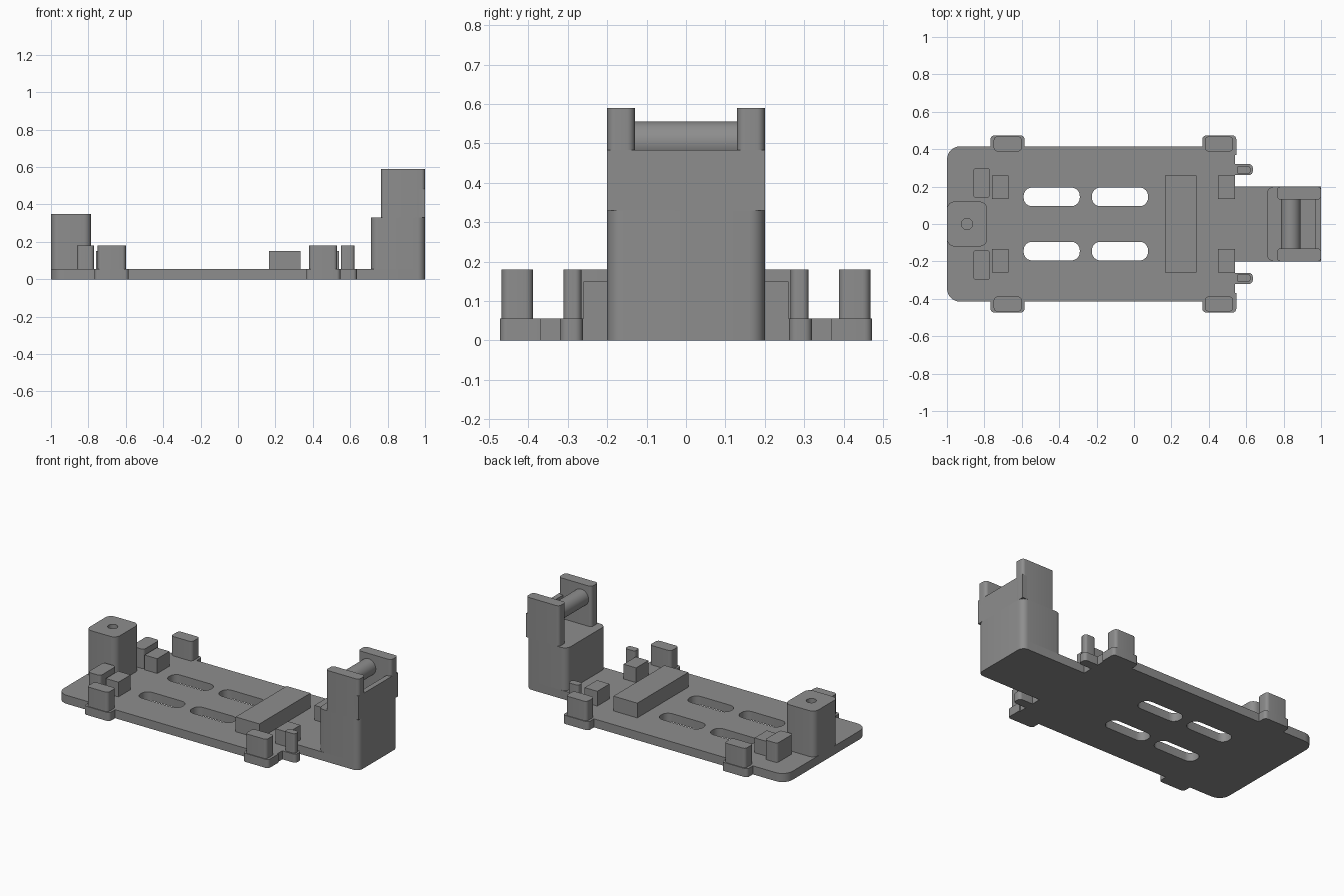
import bpy, bmesh, math
from mathutils import Vector

if "Cube" in bpy.data.objects:
    bpy.data.objects.remove(bpy.data.objects["Cube"])

gray = bpy.data.materials.new("plain gray")
gray.diffuse_color = (0.27, 0.27, 0.27, 1)
gray.use_nodes = True
gray.node_tree.nodes["Principled BSDF"].inputs["Base Color"].default_value = gray.diffuse_color


def rounded(corners, seg=6):
    """Outline from (x, y, radius) right-angled corners."""
    pts = []
    for i, (x, y, r) in enumerate(corners):
        p = Vector((x, y))
        if r == 0:
            pts.append(p)
            continue
        u = (Vector(corners[i - 1][:2]) - p).normalized()
        v = (Vector(corners[(i + 1) % len(corners)][:2]) - p).normalized()
        c = p + r * (u + v)
        for k in range(seg + 1):
            t = k / seg * math.pi / 2
            pts.append(c - r * (v * math.cos(t) + u * math.sin(t)))
    return pts


def rect(x0, x1, y0, y1, r=0):
    return rounded([(x0, y0, r), (x1, y0, r), (x1, y1, r), (x0, y1, r)])


def finish(ob, smooth=True):
    ob.data.materials.clear()
    ob.data.materials.append(gray)
    bpy.ops.object.select_all(action='DESELECT')
    ob.select_set(True)
    bpy.context.view_layer.objects.active = ob
    if smooth:
        bpy.ops.object.shade_smooth_by_angle(angle=math.radians(35))


def prism(name, loops, z0, z1):
    """Extrude an outline (first loop) with holes (other loops) from z0 to z1."""
    cu = bpy.data.curves.new(name, 'CURVE')
    cu.dimensions, cu.fill_mode, cu.extrude = '2D', 'BOTH', (z1 - z0) / 2
    for loop in loops:
        sp = cu.splines.new('POLY')
        sp.points.add(len(loop) - 1)
        for q, p in zip(sp.points, loop):
            q.co = (p.x, p.y, 0, 1)
        sp.use_cyclic_u = True
    tmp = bpy.data.objects.new(name + "_curve", cu)
    bpy.context.collection.objects.link(tmp)
    dg = bpy.context.evaluated_depsgraph_get()
    me = bpy.data.meshes.new_from_object(tmp.evaluated_get(dg))
    bpy.data.objects.remove(tmp)
    bm = bmesh.new()
    bm.from_mesh(me)
    bmesh.ops.translate(bm, verts=bm.verts, vec=(0, 0, (z0 + z1) / 2))
    bmesh.ops.remove_doubles(bm, verts=bm.verts, dist=1e-5)
    bmesh.ops.recalc_face_normals(bm, faces=bm.faces)
    bm.to_mesh(me)
    bm.free()
    ob = bpy.data.objects.new(name, me)
    bpy.context.collection.objects.link(ob)
    finish(ob)
    return ob


def pair(name, x0, x1, y0, y1, r, z0, z1):
    """Same block on both sides of the centre line."""
    prism(name + "_back", [rect(x0, x1, y0, y1, r)], z0, z1)
    prism(name + "_front", [rect(x0, x1, -y1, -y0, r)], z0, z1)


T = 0.055  # plate thickness

# Base plate with side tabs, neck and four slots
half = [(1, .2, .04), (.54, .2, 0), (.54, .262, 0), (.635, .262, .02),
        (.635, .32, .02), (.54, .32, 0), (.54, .37, 0), (.547, .37, 0),
        (.547, .473, .02), (.365, .473, .02), (.365, .415, 0),
        (-.585, .415, 0), (-.585, .473, .02), (-.767, .473, .02),
        (-.767, .415, 0), (-1, .415, .07)]
outline = rounded(half + [(x, -y, r) for x, y, r in reversed(half)])
slots = [rect(x, x + .3, y, y + .1, .045)
         for x in (-.59, -.225) for y in (.095, -.195)]
prism("base_plate", [outline] + slots, 0, T)

# Corner posts on the tabs, and thin pegs beside the neck
pair("left_post", -.75, -.6, .388, .468, .02, T, .18)
pair("right_post", .38, .53, .388, .468, .02, T, .18)
pair("peg", .55, .622, .266, .311, .015, T, .18)

# Retaining blocks and cross bar
pair("rounded_block", -.86, -.77, .14, .3, .018, T, .18)
pair("left_block", -.76, -.67, .135, .26, 0, T, .15)
pair("right_block", .45, .54, .135, .26, 0, T, .15)
prism("cross_bar", [rect(.165, .335, -.26, .26)], T, .15)

# Pillar with a screw hole
hole = [Vector((-.893 + .03 * math.cos(a), .03 * math.sin(a)))
        for a in (k * math.tau / 32 for k in range(32))]
prism("pillar", [rect(-1, -.785, -.12, .12, .04), hole], T, .35)

# Tower: body, end wall, two cheeks and a rod between them
prism("tower_body", [rect(.71, 1, -.2, .2, .04)], T, .33)
prism("end_wall", [rect(.967, 1, -.2, .2)], .33, .483)
pair("cheek", .765, 1, .13, .2, .02, .33, .59)
bpy.ops.mesh.primitive_cylinder_add(vertices=40, radius=.053, depth=.27,
                                    location=(.838, 0, .503),
                                    rotation=(math.pi / 2, 0, 0))
rod = bpy.context.object
rod.name = "rod"
finish(rod)
